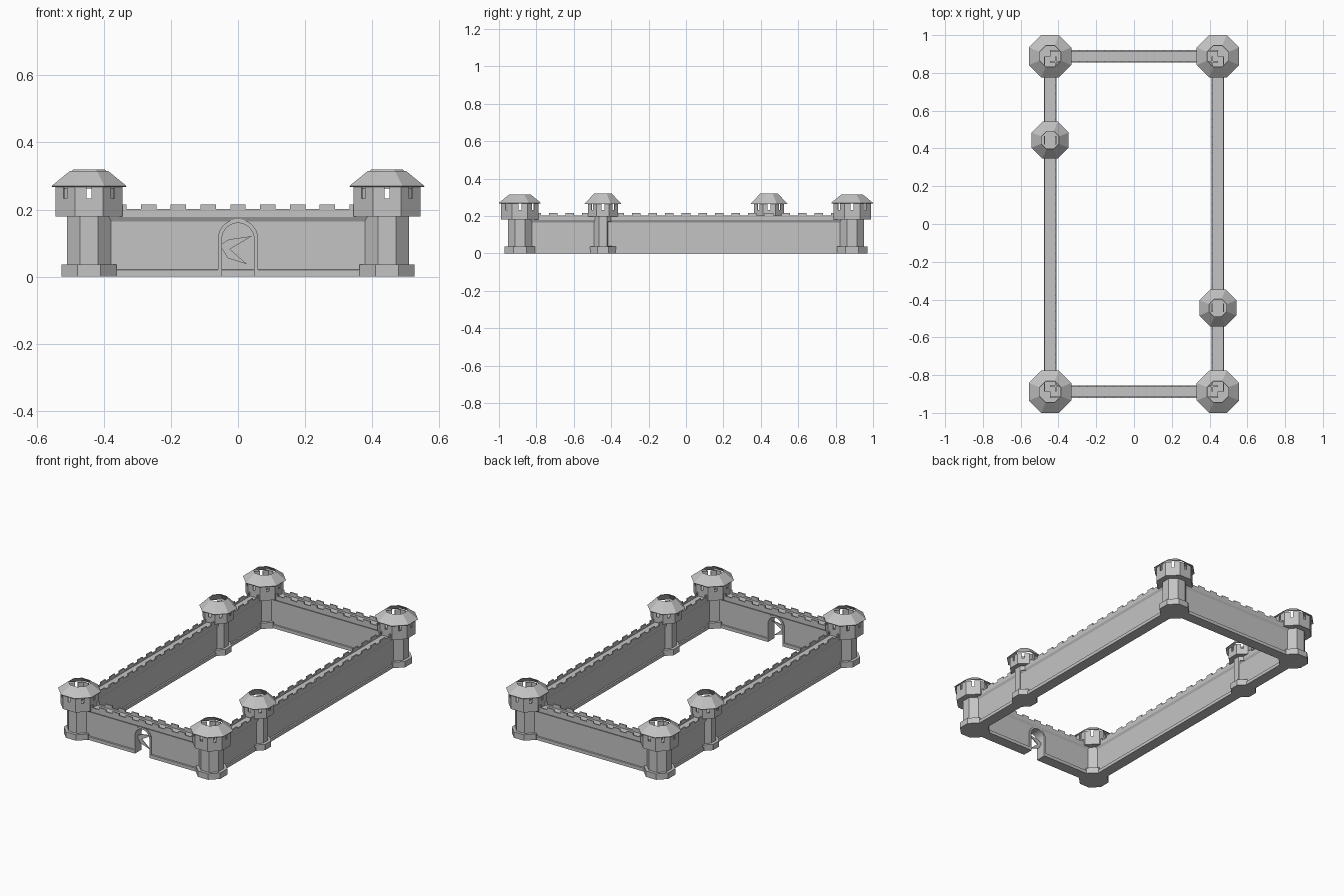
import bpy, bmesh, math
from mathutils import Vector, Matrix

cube = bpy.data.objects.get("Cube")
if cube:
    bpy.data.objects.remove(cube, do_unlink=True)

stone = bpy.data.materials.new("grey_stone")
stone.use_nodes = True
stone.diffuse_color = (0.55, 0.55, 0.55, 1)
stone.node_tree.nodes["Principled BSDF"].inputs["Base Color"].default_value = stone.diffuse_color

CX, CY = 0.444, 0.888      # tower centres
STEP = 0.0888              # merlon spacing


def make(name, bm, loc=(0, 0, 0), turn=0, shell=0):
    mesh = bpy.data.meshes.new(name)
    bm.to_mesh(mesh)
    bm.free()
    mesh.materials.append(stone)
    ob = bpy.data.objects.new(name, mesh)
    ob.location = loc
    ob.rotation_euler.z = turn
    bpy.context.collection.objects.link(ob)
    if shell:
        mod = ob.modifiers.new("shell", 'SOLIDIFY')
        mod.thickness = shell
        mod.offset = -1
    return ob


def extrude_outline(points, depth, to_3d):
    """Closed solid from a 2D outline, centred along the extrusion."""
    bm = bmesh.new()
    ends = [[bm.verts.new(to_3d(a, b, s * depth / 2)) for a, b in points] for s in (-1, 1)]
    n = len(points)
    for i in range(n):
        j = (i + 1) % n
        bm.faces.new((ends[0][i], ends[0][j], ends[1][j], ends[1][i]))
    bm.faces.new(ends[0][::-1])
    bm.faces.new(ends[1])
    bmesh.ops.recalc_face_normals(bm, faces=bm.faces)
    return bm


def octagon(apothem, z):
    r = apothem / math.cos(math.pi / 8)
    return [Vector((r * math.cos(a), r * math.sin(a), z))
            for a in (math.pi / 4 * k - math.pi / 8 for k in range(8))]


def loft(rings, caps=True):
    """Octagonal solid or tube through (apothem, z) rings."""
    bm = bmesh.new()
    rows = [[bm.verts.new(p) for p in octagon(a, z)] for a, z in rings]
    for low, high in zip(rows, rows[1:]):
        for i in range(8):
            j = (i + 1) % 8
            bm.faces.new((low[i], low[j], high[j], high[i]))
    if caps:
        bm.faces.new(rows[0][::-1])
        bm.faces.new(rows[-1])
    return bm


def pierced_tube(apothem, levels, half_width, open_sides, floor=True):
    """Octagonal tube whose second level is open in the middle of some sides."""
    bm = bmesh.new()
    ring = octagon(apothem, 0)
    cols = []
    for i in range(8):
        a, b = ring[i], ring[(i + 1) % 8]
        mid, d = (a + b) / 2, (b - a).normalized() * half_width
        cols += [a, mid - d, mid + d]
    rows = [[bm.verts.new((p.x, p.y, z)) for p in cols] for z in levels]
    for r in range(len(levels) - 1):
        for c in range(24):
            if r == 1 and c % 3 == 1 and c // 3 in open_sides:
                continue
            d = (c + 1) % 24
            bm.faces.new((rows[r][c], rows[r][d], rows[r + 1][d], rows[r + 1][c]))
    if floor:
        bm.faces.new(rows[0][::-1])
    return bm


# Towers: base, shaft, pierced lookout and open-topped roof
def tower(name, loc, base, shaft, room, eave, crown, z_room, z_eave, z_top, doorway):
    make(name + "_base", loft([(base, 0), (base, 0.036)]), loc)
    if doorway:
        make(name + "_shaft", pierced_tube(shaft, (0.03, 0.04, 0.17, z_room), 0.016, {1}, False),
             loc, shell=0.005)
    else:
        make(name + "_shaft", loft([(shaft, 0.03), (shaft, z_room)]), loc)
    make(name + "_lookout", pierced_tube(room, (z_room, 0.233, z_eave), 0.0075, set(range(8))),
         loc, shell=0.005)
    make(name + "_roof", loft([(eave, z_eave), (crown, z_top)], caps=False), loc, shell=0.003)


for sx, side in ((-1, "right"), (1, "left")):
    for sy, end in ((-1, "front"), (1, "back")):
        tower(f"{end}_{side}_corner_tower", (sx * CX, sy * CY, 0),
              0.082, 0.065, 0.1, 0.112, 0.057, 0.18, 0.27, 0.315, False)
    tower(f"{side}_middle_tower", (sx * CX, -sx * CX, 0),
          0.07, 0.053, 0.081, 0.098, 0.047, 0.198, 0.265, 0.32, True)

# Curtain walls: plinth, body, cornice, sunken walkway and merlons
half = [(0.033, 0), (0.033, 0.02), (0.026, 0.022), (0.026, 0.165), (0.033, 0.178),
        (0.033, 0.202), (0.026, 0.202), (0.026, 0.192)]
profile = half + [(-a, z) for a, z in reversed(half)]


def wall(name, loc, units, turn):
    body = make(name, extrude_outline(profile, units * STEP, lambda a, b, t: (t, a, b)), loc, turn)
    bm = bmesh.new()
    for k in range(-units // 2 + 1, units // 2):
        for s in (-1, 1):
            place = Matrix.Translation((k * STEP, s * 0.0295, 0.207))
            bmesh.ops.create_cube(bm, size=1, matrix=place @ Matrix.Diagonal((0.046, 0.007, 0.016, 1)))
    make(name + "_merlons", bm, loc, turn)
    return body


front = wall("front_wall", (0, -CY, 0), 10, 0)
wall("back_wall", (0, CY, 0), 10, 0)
wall("right_wall", (-CX, 0, 0), 20, math.pi / 2)
wall("left_wall", (CX, 0, 0), 20, math.pi / 2)


# Gate: arched opening cut in the front wall, with a stone lining
def arch(r, foot):
    curve = [(r * math.cos(math.pi * k / 16), 0.112 + r * math.sin(math.pi * k / 16))
             for k in range(17)]
    return [(r, foot)] + curve + [(-r, foot)]


def upright(a, b, t):
    return (a, t, b)


cutter = make("gate_cutter", extrude_outline(arch(0.054, -0.05), 0.2, upright), (0, -CY, 0))
cutter.hide_render = True
cutter.hide_viewport = True
cut = front.modifiers.new("gate_opening", 'BOOLEAN')
cut.operation = 'DIFFERENCE'
cut.solver = 'EXACT'
cut.object = cutter

lining = arch(0.06, 0) + arch(0.048, 0)[::-1]
make("gate_lining", extrude_outline(lining, 0.064, upright), (0, -CY, 0))

# Broken remnant of the gate panel
shard = [(-0.049, 0.098), (-0.027, 0.111), (0.042, 0.121), (-0.024, 0.082),
         (0.027, 0.037), (-0.03, 0.055), (-0.049, 0.085)]
make("gate_panel_remnant", extrude_outline(shard, 0.006, upright), (0, -CY, 0))
